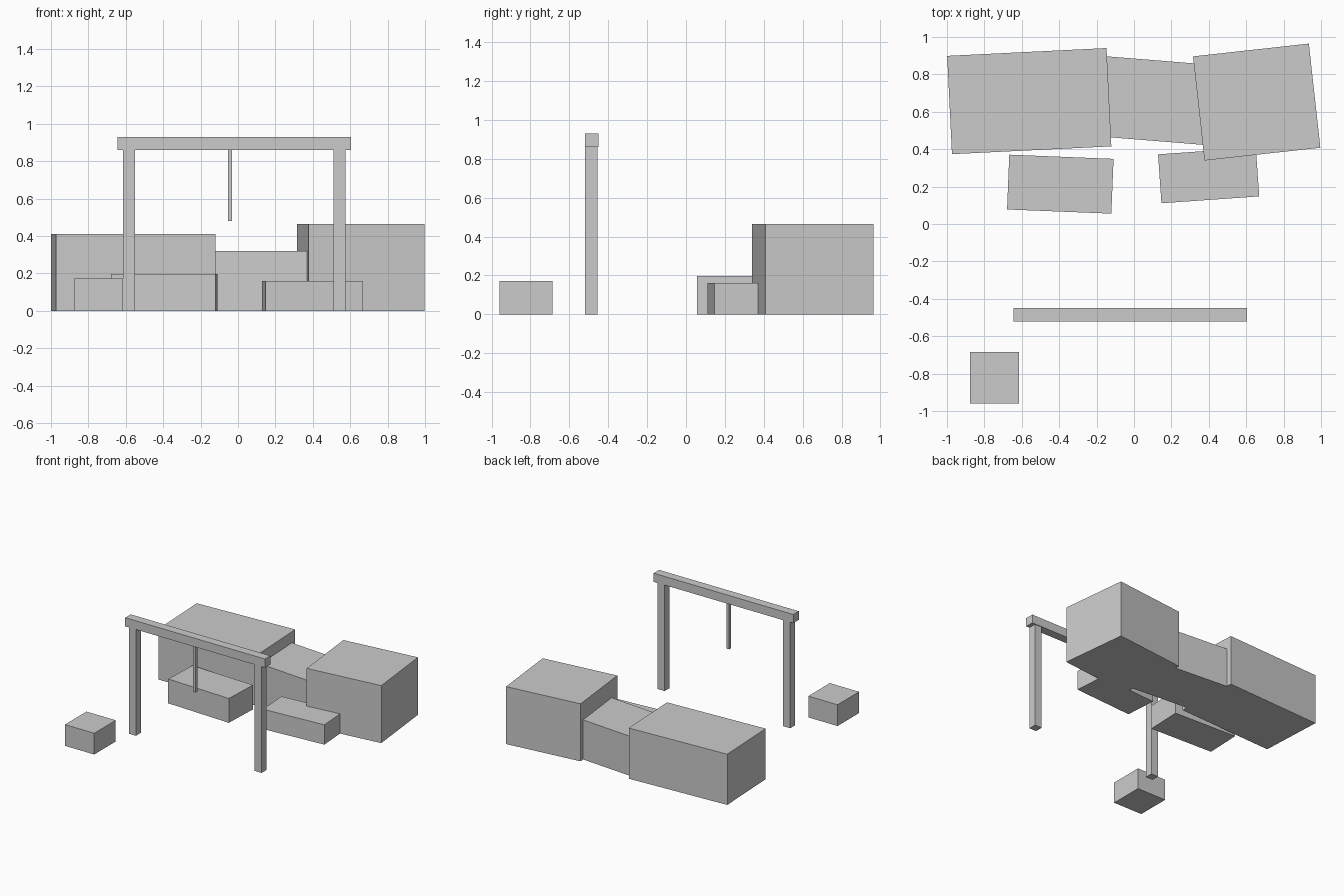
import bpy
from math import radians

if "Cube" in bpy.data.objects:
    bpy.data.objects.remove(bpy.data.objects["Cube"])


def block(name, x, y, w, d, z0, z1, turn=0):
    """Box centred at (x, y), spanning z0..z1, turned about z in degrees."""
    bpy.ops.mesh.primitive_cube_add(size=1, location=(x, y, (z0 + z1) / 2))
    ob = bpy.context.object
    ob.name = name
    ob.scale = (w, d, z1 - z0)
    ob.rotation_euler.z = radians(turn)
    bpy.ops.object.transform_apply(location=False, rotation=True, scale=True)
    return ob


# Row of tall blocks at the back
block("left_back_block", -0.56, 0.657, 0.853, 0.526, 0, 0.41, 2.8)
block("middle_back_block", 0.11, 0.66, 0.60, 0.43, 0, 0.32, -4.6)
block("right_back_block", 0.656, 0.652, 0.623, 0.56, 0, 0.465, 6.3)

# Low blocks in front of them
block("left_low_block", -0.394, 0.213, 0.558, 0.293, 0, 0.197, -2.3)
block("right_low_block", 0.399, 0.26, 0.524, 0.262, 0, 0.16, 4)

# Separate crate
block("crate", -0.745, -0.823, 0.262, 0.275, 0, 0.172)

# Gantry: two posts, beam and hanging rope
for side, x in (("left", -0.582), ("right", 0.542)):
    block(side + "_post", x, -0.487, 0.064, 0.064, 0, 0.86)
block("beam", -0.02, -0.485, 1.25, 0.07, 0.86, 0.93)
block("hanging_rope", -0.042, -0.487, 0.022, 0.022, 0.48, 0.86)
